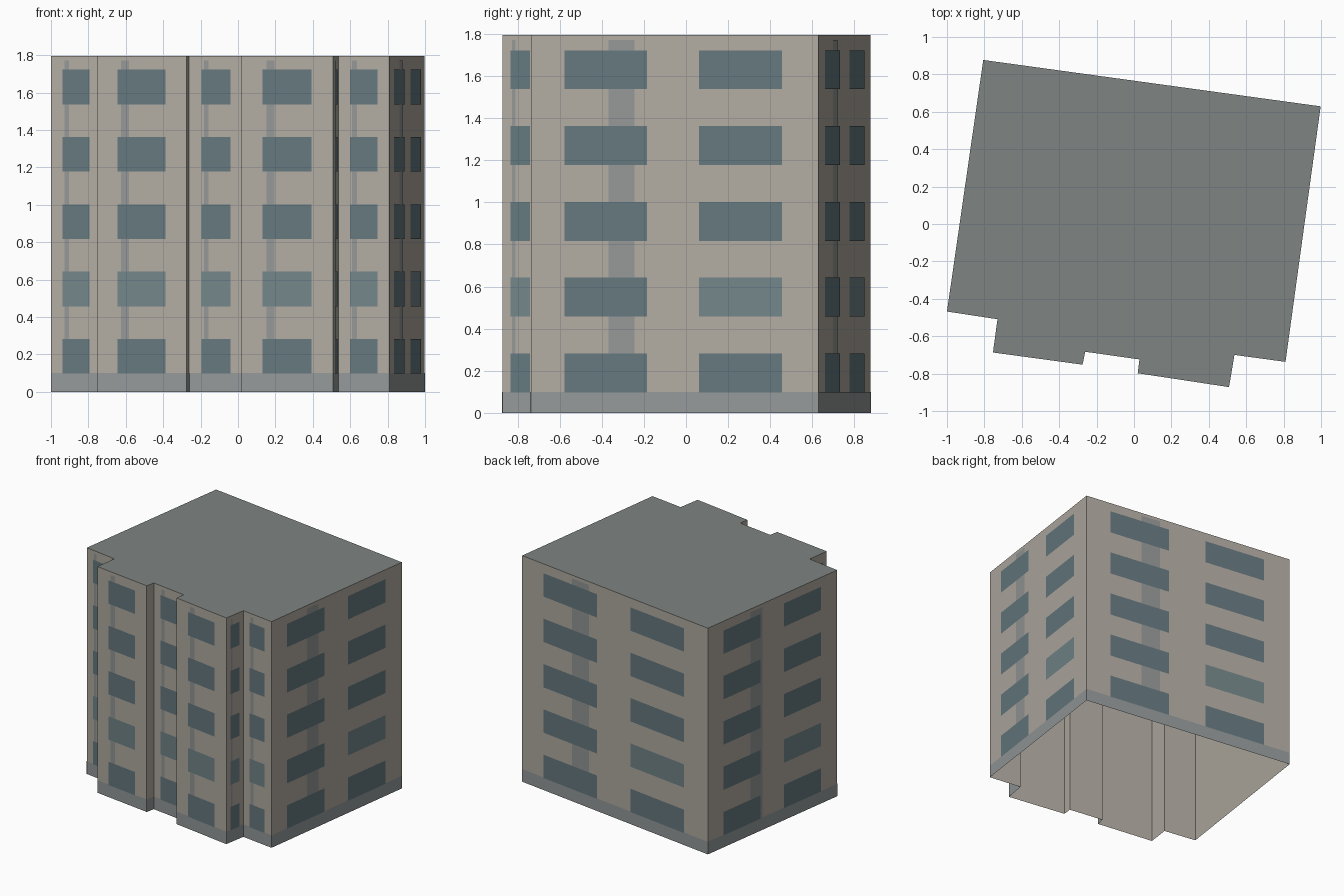
import bpy, bmesh
from mathutils import Vector

if "Cube" in bpy.data.objects:
    bpy.data.objects.remove(bpy.data.objects["Cube"])

H, BASE = 1.795, 0.10
# footprint, counter-clockwise from the front-left corner
PLAN = [(-1.0, -.468), (-.73, -.509), (-.754, -.687), (-.275, -.752),
        (-.261, -.683), (.029, -.724), (.02, -.798), (.508, -.872),
        (.537, -.70), (.81, -.737), (.998, .629), (-.806, .877)]


def material(name, rgb):
    m = bpy.data.materials.new(name)
    m.diffuse_color = (*rgb, 1)
    m.use_nodes = True
    m.node_tree.nodes["Principled BSDF"].inputs["Base Color"].default_value = m.diffuse_color
    return m


WALL = material("wall_plaster", (.44, .41, .36))
ROOF = material("roof_grey", (.21, .235, .225))
PLINTH = material("plinth_grey", (.30, .32, .32))
STRIP = material("strip_grey", (.30, .31, .31))
GLASS = material("glass_dark", (.13, .19, .21))
GLASS_LIT = material("glass_light", (.17, .235, .25))


def mesh_object(name, faces, mats):
    """faces: list of (points, material index)"""
    bm = bmesh.new()
    for pts, mi in faces:
        bm.faces.new([bm.verts.new(p) for p in pts]).material_index = mi
    bmesh.ops.remove_doubles(bm, verts=bm.verts, dist=1e-5)
    me = bpy.data.meshes.new(name)
    bm.to_mesh(me)
    bm.free()
    for m in mats:
        me.materials.append(m)
    ob = bpy.data.objects.new(name, me)
    bpy.context.collection.objects.link(ob)


def panel(a, b, f0, f1, z0, z1, off):
    """Upright rectangle on wall a-b, between fractions f0 and f1 of its length."""
    a, b = Vector((*a, 0)), Vector((*b, 0))
    d = b - a
    n = Vector((d.y, -d.x, 0)).normalized() * off
    p, q = a + d * f0 + n, a + d * f1 + n
    up = Vector((0, 0, 1))
    return [p + up * z0, q + up * z0, q + up * z1, p + up * z1]


walls, plinth, strips, windows = [], [], [], []
for i, a in enumerate(PLAN):
    b = PLAN[(i + 1) % len(PLAN)]
    length = (Vector(b) - Vector(a)).length
    walls.append((panel(a, b, 0, 1, 0, H, 0), 0))
    plinth.append((panel(a, b, 0, 1, 0, BASE, .001), 0))
    if length < .12:        # narrow returns stay blank
        continue
    # long walls carry two windows per floor, short ones a single window
    spans = [(.117, .405), (.585, .873)] if length > 1 else [(.23, .765)]
    s = .33 if i == len(PLAN) - 1 else .27
    strips.append((panel(a, b, s, s + .09, BASE, 1.77, .002), 0))
    for floor in range(5):
        z = .097 + .36 * floor
        for k, (f0, f1) in enumerate(spans):
            lit = int(floor == 1 and (len(spans) == 1 or k == 1))
            windows.append((panel(a, b, f0, f1, z, z + .185, .003), lit))

mesh_object("walls", walls, [WALL])
mesh_object("roof", [([(x, y, H) for x, y in PLAN], 0)], [ROOF])
mesh_object("plinth", plinth, [PLINTH])
mesh_object("wall_strips", strips, [STRIP])
mesh_object("windows", windows, [GLASS, GLASS_LIT])
